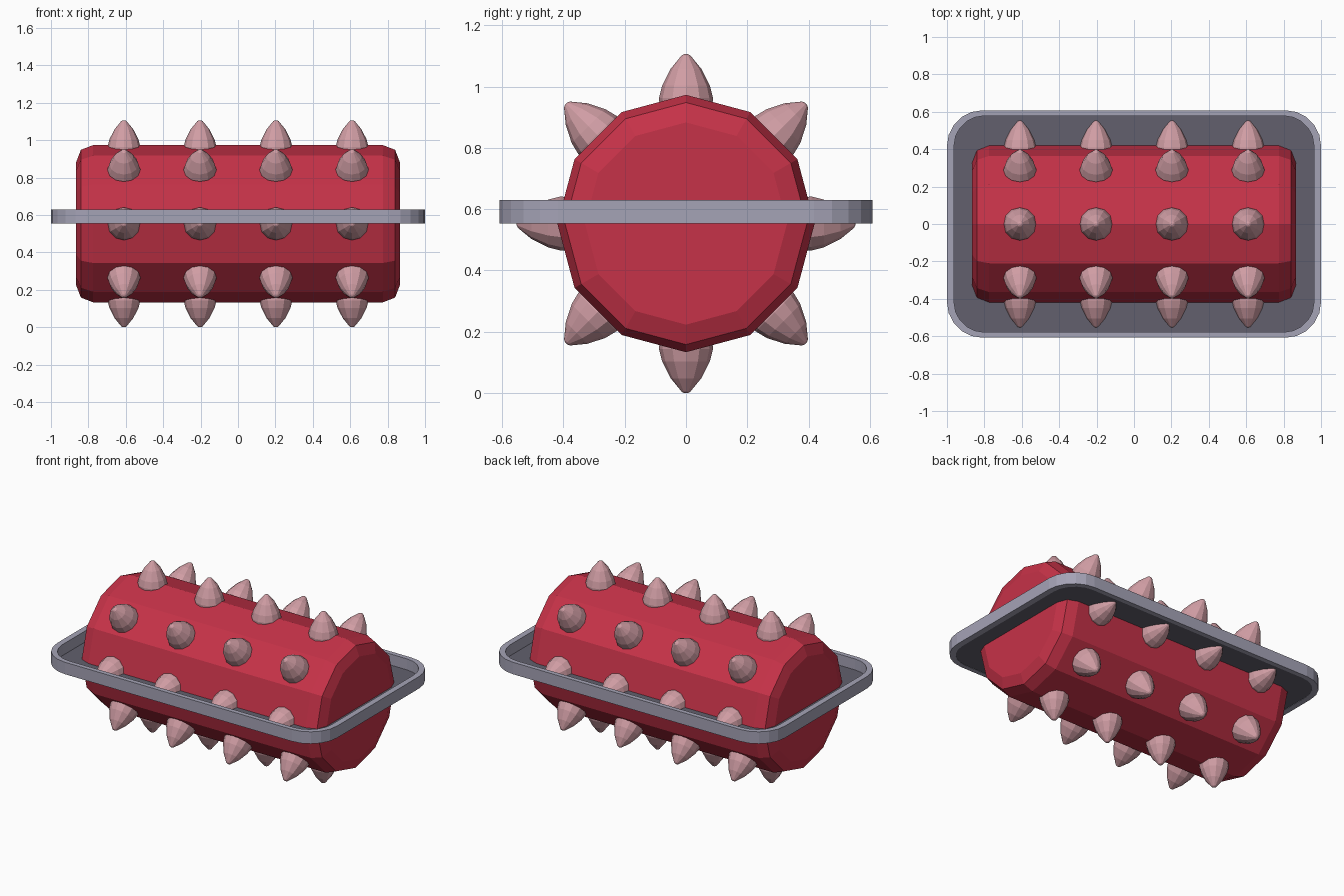
import bpy
import bmesh
from math import sin, cos, pi, radians
from mathutils import Matrix

cube = bpy.data.objects.get("Cube")
if cube:
    bpy.data.objects.remove(cube)

AXIS_Z = 0.553


def material(name, srgb):
    color = [(c / 255 / 12.92) if c < 11 else ((c / 255 + 0.055) / 1.055) ** 2.4 for c in srgb]
    mat = bpy.data.materials.new(name)
    mat.use_nodes = True
    mat.diffuse_color = (*color, 1)
    bsdf = next(n for n in mat.node_tree.nodes if n.type == 'BSDF_PRINCIPLED')
    bsdf.inputs["Base Color"].default_value = (*color, 1)
    return mat


red = material("red", (198, 50, 72))
pink = material("dusty pink", (208, 157, 164))
light_grey = material("light grey", (165, 163, 182))
dark_grey = material("dark grey", (98, 96, 109))


def make_mesh(name, loops, mat, caps=False, closed=False):
    """Bridge equal-length point loops with quads; cap the ends or join last to first."""
    bm = bmesh.new()
    rings = [[bm.verts.new(p) for p in loop] for loop in loops]
    pairs = list(zip(rings, rings[1:]))
    if closed:
        pairs.append((rings[-1], rings[0]))
    for a, b in pairs:
        for i in range(len(a)):
            j = (i + 1) % len(a)
            bm.faces.new((a[i], a[j], b[j], b[i]))
    if caps:
        bm.faces.new(rings[0][::-1])
        bm.faces.new(rings[-1])
    bmesh.ops.recalc_face_normals(bm, faces=bm.faces)
    mesh = bpy.data.meshes.new(name)
    bm.to_mesh(mesh)
    bm.free()
    mesh.materials.append(mat)
    return mesh


def place(name, mesh, matrix=None):
    obj = bpy.data.objects.new(name, mesh)
    bpy.context.collection.objects.link(obj)
    if matrix:
        obj.matrix_world = matrix
    return obj


def lathe(name, profile, sides, mat):
    loops = [[(r * cos(2 * pi * i / sides), r * sin(2 * pi * i / sides), h)
              for i in range(sides)] for r, h in profile]
    return make_mesh(name, loops, mat, caps=True)


def rounded_rect(hx, hy, radius, z, steps=5):
    points = []
    for q, (sx, sy) in enumerate([(1, 1), (-1, 1), (-1, -1), (1, -1)]):
        for i in range(steps + 1):
            a = pi / 2 * (q + i / steps)
            points.append((sx * (hx - radius) + radius * cos(a),
                           sy * (hy - radius) + radius * sin(a), z))
    return points


# Twelve-sided roller with rounded ends
half = [(0.42, 0.775), (0.395, 0.84), (0.33, 0.865)]
profile = [(r, -h) for r, h in reversed(half)] + half
place("roller_body", lathe("roller_body", profile, 12, red),
      Matrix.Translation((0, 0, AXIS_Z)) @ Matrix.Rotation(pi / 2, 4, 'Y'))

# Eight rows of four blunt spikes around the roller
spike = lathe("spike", [(0.085, 0.36), (0.088, 0.41), (0.078, 0.45), (0.05, 0.505),
                        (0.014, 0.549), (0.006, 0.553)], 12, pink)
for row in range(8):
    for col, x in enumerate((-0.61, -0.203, 0.203, 0.61)):
        place(f"spike_{row + 1}_{col + 1}", spike,
              Matrix.Translation((x, 0, AXIS_Z)) @ Matrix.Rotation(radians(45 * row), 4, 'X'))

# Shallow tray around the middle: raised rim and thin floor
bottom, top = 0.553, 0.63
outer, inner = (1.0, 0.608, 0.19), (0.962, 0.578, 0.16)
place("tray_rim", make_mesh("tray_rim", [
    rounded_rect(*outer, bottom), rounded_rect(*outer, top),
    rounded_rect(*inner, top), rounded_rect(*inner, bottom)], light_grey, closed=True))
place("tray_floor", make_mesh("tray_floor", [
    rounded_rect(0.965, 0.58, 0.16, 0.555), rounded_rect(0.965, 0.58, 0.16, 0.559)],
    dark_grey, caps=True))
